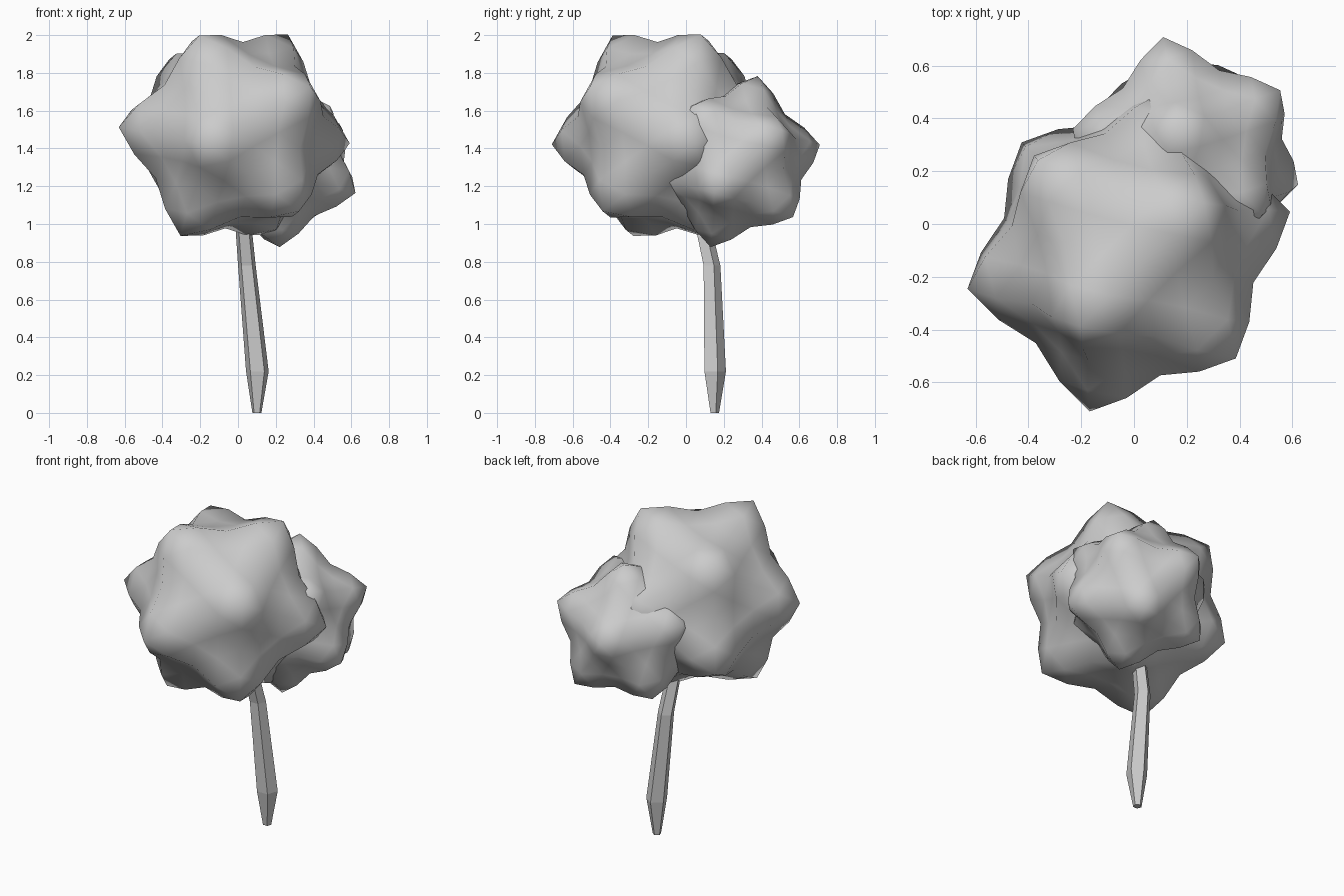
import bpy, bmesh, math
from mathutils import Vector, Matrix

if "Cube" in bpy.data.objects:
    bpy.data.objects.remove(bpy.data.objects["Cube"])


def finish(name, bm, smooth):
    bmesh.ops.recalc_face_normals(bm, faces=bm.faces)
    for f in bm.faces:
        f.smooth = smooth
    me = bpy.data.meshes.new(name)
    bm.to_mesh(me)
    bm.free()
    ob = bpy.data.objects.new(name, me)
    bpy.context.collection.objects.link(ob)
    return ob


def frame(p, q):
    # orthonormal frame from two neighbouring bump directions
    p, q = Vector(p).normalized(), Vector(q).normalized()
    z = (p + q).normalized()
    y = (p - q).normalized()
    return Matrix((y.cross(z), y, z)).transposed()


def falloff(t):
    # bump tip, its slope, the hollow between three bumps, the saddle between two
    if t < 0.2:
        return 1.0
    if t < 0.65:
        return 0.89
    return 0.755 if t < 0.95 else 0.79


def foliage(name, centre, radius, p, q):
    # sphere whose 12 icosahedron corners stay out as bumps
    base = bmesh.new()
    bmesh.ops.create_icosphere(base, subdivisions=1, radius=1)
    bumps = [v.co.normalized() for v in base.verts]
    base.free()
    first = bumps[0]
    second = sorted(bumps, key=lambda b: (b - first).length)[1]
    rot = frame(p, q) @ frame(first, second).transposed()

    bm = bmesh.new()
    bmesh.ops.create_icosphere(bm, subdivisions=3, radius=1)
    half = first.angle(second) / 2
    for v in bm.verts:
        d = v.co.normalized()
        t = min(d.angle(b, 0) for b in bumps) / half
        v.co = Vector(centre) + rot @ d * radius * falloff(t)
    return finish(name, bm, True)


# Two clumps of leaves
foliage("large_foliage", (-0.02, -0.10, 1.47), 0.63,
        (-0.15, -0.61, -0.05), (0.40, -0.40, 0.25))
foliage("small_foliage", (0.195, 0.255, 1.33), 0.47,
        (-0.025, 0.125, 0.45), (-0.085, 0.455, 0.09))

# Five-sided bent trunk: x, y, z, radius
rings = [(0.10, 0.15, 0.0, 0.025), (0.1025, 0.1485, 0.22, 0.063),
         (0.047, 0.133, 0.78, 0.049), (0.015, 0.05, 1.15, 0.042)]
bm = bmesh.new()
loops = []
for x, y, z, r in rings:
    loops.append([bm.verts.new((x + r * math.cos(a), y + r * math.sin(a), z))
                  for a in (math.radians(90 + 72 * i) for i in range(5))])
for lo, hi in zip(loops, loops[1:]):
    for i in range(5):
        j = (i + 1) % 5
        bm.faces.new((lo[i], lo[j], hi[j], hi[i]))
bm.faces.new(loops[0])
bm.faces.new(loops[-1])
finish("trunk", bm, False)
